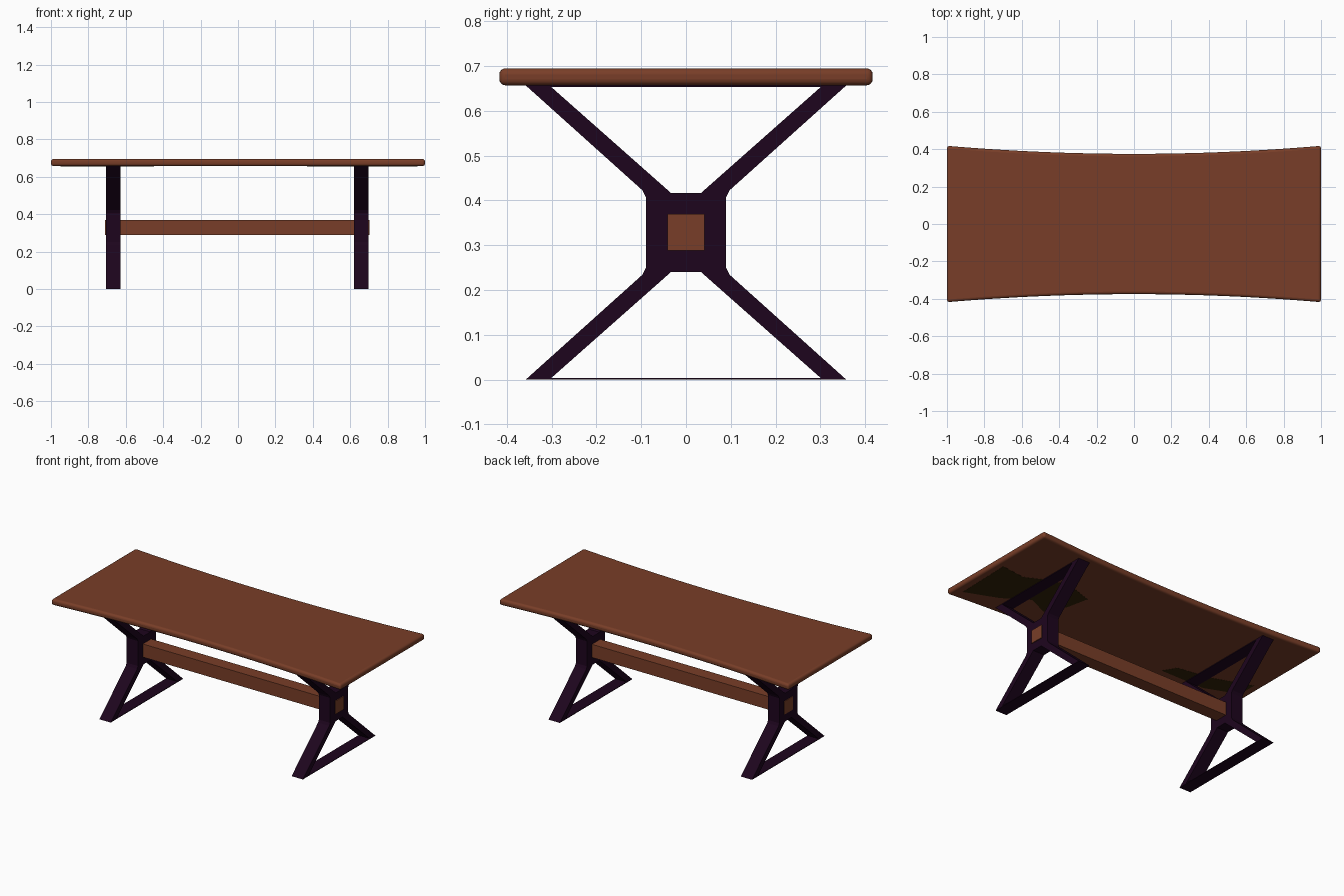
import bpy, bmesh, math

if "Cube" in bpy.data.objects:
    bpy.data.objects.remove(bpy.data.objects["Cube"])


def material(name, rgb):
    m = bpy.data.materials.new(name)
    m.diffuse_color = (*rgb, 1)
    m.use_nodes = True
    m.node_tree.nodes["Principled BSDF"].inputs["Base Color"].default_value = m.diffuse_color
    return m


wood = material("brown wood", (0.19, 0.048, 0.021))
dark = material("dark plum metal", (0.0125, 0.0015, 0.0125))
stain = material("dark olive underside", (0.034, 0.017, 0.002))


def prism(name, points, offset, mat):
    """Extrude a closed outline of 3D points along an offset."""
    bm = bmesh.new()
    face = bm.faces.new([bm.verts.new(p) for p in points])
    out = bmesh.ops.extrude_face_region(bm, geom=[face])
    bmesh.ops.translate(bm, vec=offset,
                        verts=[g for g in out["geom"] if isinstance(g, bmesh.types.BMVert)])
    bmesh.ops.recalc_face_normals(bm, faces=bm.faces)
    me = bpy.data.meshes.new(name)
    bm.to_mesh(me)
    bm.free()
    me.materials.append(mat)
    ob = bpy.data.objects.new(name, me)
    bpy.context.collection.objects.link(ob)
    return ob


def box(name, x0, x1, y, z0, z1, mat):
    return prism(name, [(x0, -y, z0), (x0, y, z0), (x0, y, z1), (x0, -y, z1)], (x1 - x0, 0, 0), mat)


# Table top with gently waisted long sides and rounded rim
steps = 32
xs = [-1 + 2 * i / steps for i in range(steps + 1)]
edge = [(x, 0.375 + 0.043 * x * x) for x in xs]
outline = [(x, -y, 0.657) for x, y in edge] + [(x, y, 0.657) for x, y in reversed(edge)]
top = prism("table_top", outline, (0, 0, 0.038), wood)
bev = top.modifiers.new("rounded rim", "BEVEL")
bev.width = 0.014
bev.segments = 4
bev.limit_method = "ANGLE"
bev.angle_limit = math.radians(40)
bpy.context.view_layer.objects.active = top
top.select_set(True)
bpy.ops.object.shade_smooth_by_angle(angle=math.radians(35))
top.select_set(False)

# Dark patches on the underside of the top
patches = {
    "right": [(0.95, -0.34), (0.96, 0.02), (0.8, 0.0), (0.68, 0.06), (0.55, 0.1), (0.37, 0.04),
              (0.4, -0.1), (0.47, -0.22), (0.6, -0.16), (0.75, -0.26)],
    "left": [(-0.45, -0.3), (-0.5, -0.22), (-0.7, -0.19), (-0.95, -0.1), (-0.95, -0.22), (-0.75, -0.3)],
}
for side, pts in patches.items():
    prism(side + "_underside_patch", [(x, y, 0.6562) for x, y in pts], (0, 0, 0.0015), stain)

# X-shaped legs: one quarter of the outline, mirrored around the hub centre
MID = 0.3285
quarter = [(0.089, 0.078), (0.097, 0.094), (0.358, MID), (0.305, MID), (0.04, 0.094), (0.034, 0.088)]
upper = quarter + [(-y, z) for y, z in reversed(quarter)]
profile = upper + [(y, -z) for y, z in reversed(upper)]
for side, x0, x1 in (("left", -0.707, -0.629), ("right", 0.621, 0.699)):
    prism(side + "_leg", [(x0, y, MID + z) for y, z in profile], (x1 - x0, 0, 0), dark)
    # Thin flat straps joining the feet and the arm tops
    box(side + "_floor_strap", x0, x1, 0.35, 0.0, 0.004, dark)
    box(side + "_top_strap", x0, x1, 0.35, 0.653, 0.6575, dark)

# Stretcher beam passing through both hubs
box("stretcher_beam", -0.711, 0.704, 0.041, 0.288, 0.37, wood)
